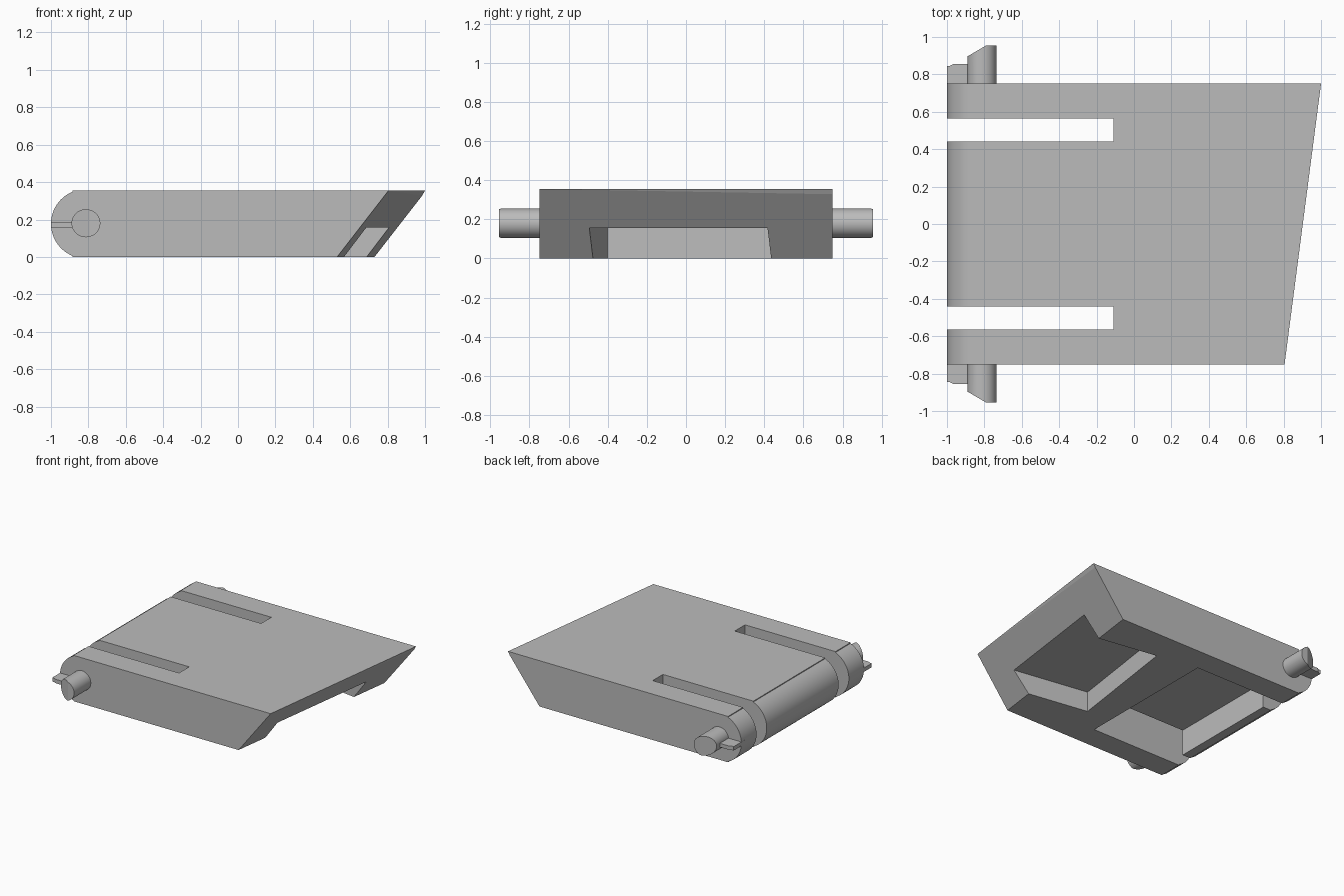
import bpy, bmesh, math
from mathutils import Vector

cube = bpy.data.objects.get("Cube")
if cube:
    bpy.data.objects.remove(cube, do_unlink=True)

grey = bpy.data.materials.new("plain_grey")
grey.use_nodes = True
colour = (0.5, 0.5, 0.5, 1)
grey.diffuse_color = colour
grey.node_tree.nodes["Principled BSDF"].inputs["Base Color"].default_value = colour


def finish(name, bm):
    bmesh.ops.recalc_face_normals(bm, faces=bm.faces)
    mesh = bpy.data.meshes.new(name)
    bm.to_mesh(mesh)
    bm.free()
    mesh.materials.append(grey)
    obj = bpy.data.objects.new(name, mesh)
    bpy.context.collection.objects.link(obj)
    return obj


def prism(name, points, offset):
    """Extrude a flat polygon along an offset vector."""
    bm = bmesh.new()
    face = bm.faces.new([bm.verts.new(p) for p in points])
    ext = bmesh.ops.extrude_face_region(bm, geom=[face])
    verts = [g for g in ext["geom"] if isinstance(g, bmesh.types.BMVert)]
    bmesh.ops.translate(bm, verts=verts, vec=Vector(offset))
    return finish(name, bm)


def box(name, x0, x1, y0, y1, z0, z1):
    pts = [(x0, y0, z0), (x1, y0, z0), (x1, y1, z0), (x0, y1, z0)]
    return prism(name, pts, (0, 0, z1 - z0))


def select_only(obj):
    bpy.ops.object.select_all(action="DESELECT")
    obj.select_set(True)
    bpy.context.view_layer.objects.active = obj


def cut(obj, cutter):
    cutter.hide_render = True
    mod = obj.modifiers.new("cut", "BOOLEAN")
    mod.operation = "DIFFERENCE"
    mod.solver = "EXACT"
    mod.object = cutter
    select_only(obj)
    bpy.ops.object.modifier_apply(modifier=mod.name)
    bpy.data.objects.remove(cutter, do_unlink=True)


HALF, TOP, BACK = 0.75, 0.355, -0.885   # half width, height, hinge seam
SLIT_IN, SLIT_OUT, SLIT_END = 0.44, 0.565, -0.11
AXIS_X, AXIS_Z, BARREL = -0.815, 0.177, 0.185

# Main slab with a skewed, undercut end and a thin lip
bm = bmesh.new()
corners = [(BACK, y, z) for y in (-HALF, HALF) for z in (0, TOP)]
corners += [(0.53, -HALF, 0), (0.73, HALF, 0), (0.805, -HALF, TOP),
            (0.815, -0.58, 0.337), (0.82, -0.58, TOP),
            (0.985, HALF, 0.328), (1.0, HALF, TOP)]
for c in corners:
    bm.verts.new(c)
bmesh.ops.convex_hull(bm, input=bm.verts)
bmesh.ops.dissolve_limit(bm, angle_limit=math.radians(0.5),
                         verts=bm.verts, edges=bm.edges)
slab = finish("main_slab", bm)

# Underside recesses, one skewed and open at the end, one by the hinge
skewed = [(0.09, -0.40), (1.1, -0.56), (1.1, 0.37), (0.22, 0.51)]
cut(slab, prism("end_recess_cutter", [(x, y, -0.1) for x, y in skewed], (0, 0, 0.256)))
cut(slab, box("hinge_recess_cutter", -0.815, SLIT_END, -0.5, 0.5, -0.1, 0.2))

# Hinge slits through the slab
for s in (-1, 1):
    y0, y1 = sorted((s * SLIT_IN, s * SLIT_OUT))
    cut(slab, box("slit_cutter", -1.2, SLIT_END, y0, y1, -0.2, 0.6))

# Rounded hinge knuckles
limit = math.acos((AXIS_X - BACK) / BARREL)
arc = []
for i in range(25):
    a = math.pi - limit + 2 * limit * i / 24
    arc.append((AXIS_X + BARREL * math.cos(a), AXIS_Z + BARREL * math.sin(a)))
spans = {"right_knuckle": (-HALF, -SLIT_OUT), "middle_knuckle": (-SLIT_IN, SLIT_IN),
         "left_knuckle": (SLIT_OUT, HALF)}
for name, (y0, y1) in spans.items():
    prism(name, [(x, y0, z) for x, z in arc], (0, y1 - y0, 0))

# Hinge pins with bevelled tips, and small flat tabs
for s, side in ((-1, "right"), (1, "left")):
    ring = []
    for i in range(40):
        a = math.tau * i / 40
        ring.append((-0.813 + 0.077 * math.cos(a), s * 0.7, 0.18 + 0.075 * math.sin(a)))
    pin = prism(side + "_pin", ring, (0, s * 0.255, 0))
    tip = [(-0.79, 0.955), (-0.95, 0.861), (-0.95, 1.1), (-0.79, 1.1)]
    cut(pin, prism("tip_cutter", [(x, s * y, 0) for x, y in tip], (0, 0, 0.4)))
    tab = [(-1, 0.7), (-1, 0.845), (-0.985, 0.845), (-0.965, 0.855),
           (-0.87, 0.855), (-0.87, 0.7)]
    prism(side + "_tab", [(x, s * y, 0.158) for x, y in tab], (0, 0, 0.03))

for obj in bpy.context.collection.objects:
    if "knuckle" in obj.name or "pin" in obj.name:
        select_only(obj)
        bpy.ops.object.shade_smooth_by_angle(angle=math.radians(30))
